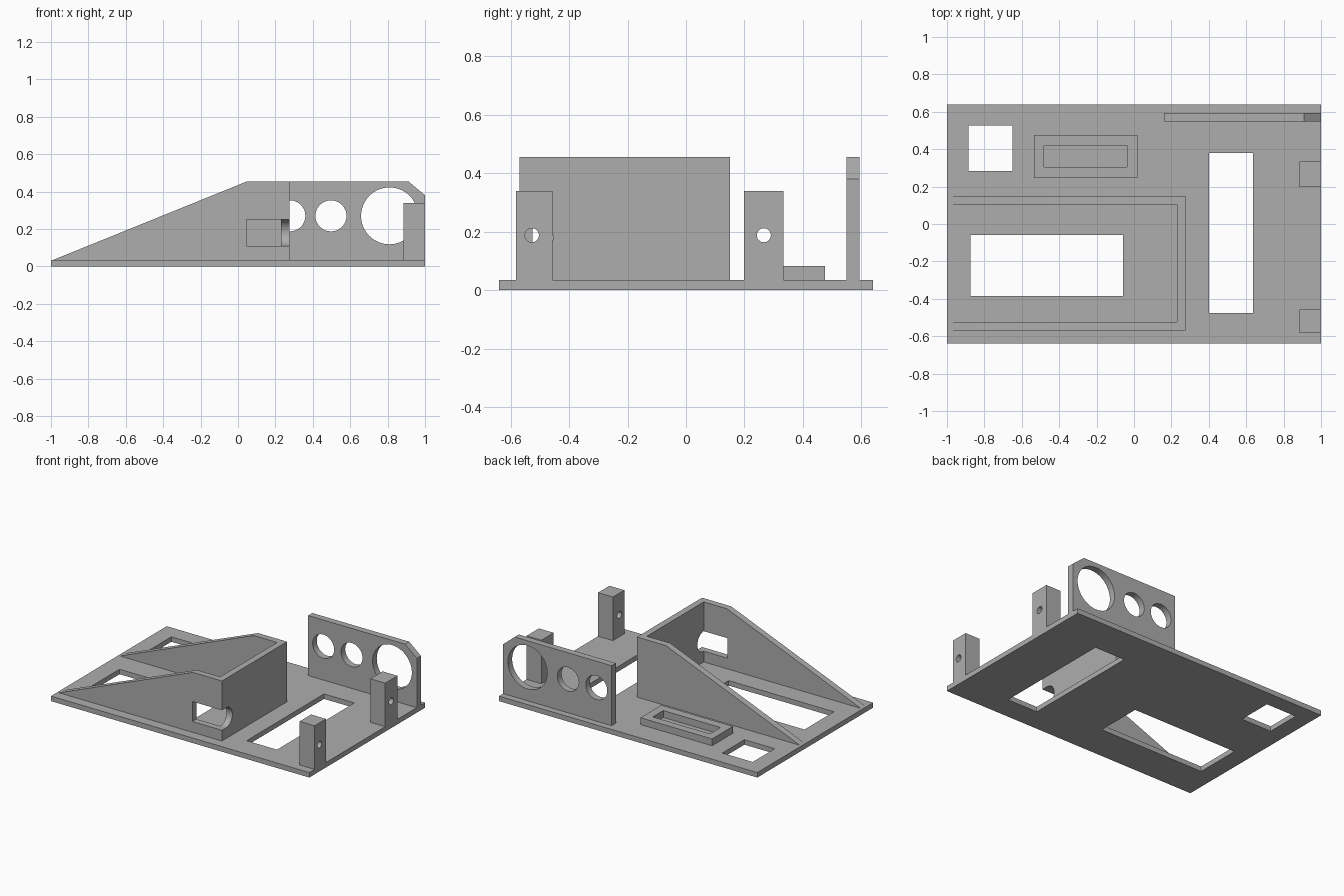
import bpy
import bmesh
import math

# Remove the default cube only
cube = bpy.data.objects.get("Cube")
if cube:
    bpy.data.objects.remove(cube, do_unlink=True)

GREY = (0.42, 0.42, 0.42, 1.0)
grey = bpy.data.materials.new("plain grey")
grey.use_nodes = True
grey.diffuse_color = GREY
grey.node_tree.nodes["Principled BSDF"].inputs["Base Color"].default_value = GREY

FLOOR = 0.035   # top of the base plate
TOP = 0.455     # top of the tall walls


def prism(name, axis, outline, lo, hi):
    """Extrude a flat outline along an axis from lo to hi."""
    place = {"x": lambda a, b, d: (d, a, b),
             "y": lambda a, b, d: (a, d, b),
             "z": lambda a, b, d: (a, b, d)}[axis]
    bm = bmesh.new()
    ends = [[bm.verts.new(place(a, b, d)) for a, b in outline] for d in (lo, hi)]
    for end in ends:
        bm.faces.new(end)
    n = len(outline)
    for i in range(n):
        j = (i + 1) % n
        bm.faces.new((ends[0][i], ends[0][j], ends[1][j], ends[1][i]))
    bmesh.ops.recalc_face_normals(bm, faces=bm.faces)
    mesh = bpy.data.meshes.new(name)
    bm.to_mesh(mesh)
    bm.free()
    mesh.materials.append(grey)
    ob = bpy.data.objects.new(name, mesh)
    bpy.context.collection.objects.link(ob)
    return ob


def rect(a0, a1, b0, b1):
    return [(a0, b0), (a1, b0), (a1, b1), (a0, b1)]


def arc(a, b, r, start=0.0, sweep=2 * math.pi, steps=64, closed=True):
    count = steps if closed else steps + 1
    return [(a + r * math.cos(start + sweep * i / steps),
             b + r * math.sin(start + sweep * i / steps)) for i in range(count)]


def cut(ob, *cutters):
    """Subtract each cutter, then discard it."""
    bpy.ops.object.select_all(action="DESELECT")
    bpy.context.view_layer.objects.active = ob
    ob.select_set(True)
    for cutter in cutters:
        cutter.hide_render = True
        mod = ob.modifiers.new("cut", "BOOLEAN")
        mod.operation = "DIFFERENCE"
        mod.solver = "EXACT"
        mod.object = cutter
        bpy.ops.object.modifier_apply(modifier=mod.name)
        bpy.data.objects.remove(cutter, do_unlink=True)
    bpy.ops.object.shade_smooth_by_angle(angle=math.radians(30))


# Base plate with three rectangular openings
base = prism("base_plate", "z", rect(-1, 1, -0.64, 0.64), 0, FLOOR)
openings = [rect(-0.885, -0.65, 0.283, 0.527),
            rect(-0.875, -0.06, -0.386, -0.06),
            rect(0.4, 0.635, -0.476, 0.38)]
cut(base, *[prism("opening", "z", o, -1, 1) for o in openings])

# Sloping housing: two wedge sides and an end wall, with a round-ended side notch
slope = [(-0.987, FLOOR), (0.275, FLOOR), (0.275, TOP), (0.05, TOP)]
housing = prism("sloped_housing", "y", slope, -0.57, 0.15)
inside = prism("inside", "z", rect(-2, 0.23, -0.525, 0.104), -1, 1)
slot = arc(-0.525, 0.18, 0.07, -math.pi / 2, math.pi, 32, False)
slot += [(-0.7, 0.25), (-0.7, 0.11)]
cut(housing, inside, prism("notch", "x", slot, 0.045, 0.5))

# Low rectangular frame
frame = prism("low_frame", "z", rect(-0.535, 0.02, 0.245, 0.475), FLOOR, 0.083)
cut(frame, prism("inside", "z", rect(-0.48, -0.037, 0.304, 0.42), -1, 1))

# Upright panel with three round holes and a clipped corner
panel_outline = [(0.16, FLOOR), (1, FLOOR), (1, 0.38), (0.91, TOP), (0.16, TOP)]
panel = prism("hole_panel", "y", panel_outline, 0.548, 0.594)
holes = [(0.277, 0.083), (0.497, 0.083), (0.81, 0.152)]
cut(panel, *[prism("hole", "y", arc(x, 0.27, r), 0, 1) for x, r in holes])

# Two mounting posts, each with a screw hole
for name, y0, y1, hole_y in (("front_post", -0.582, -0.456, -0.527),
                             ("back_post", 0.199, 0.334, 0.266)):
    post = prism(name, "x", rect(y0, y1, FLOOR, 0.34), 0.885, 1)
    cut(post, prism("screw_hole", "x", arc(hole_y, 0.188, 0.024, steps=32), 0.5, 2))
